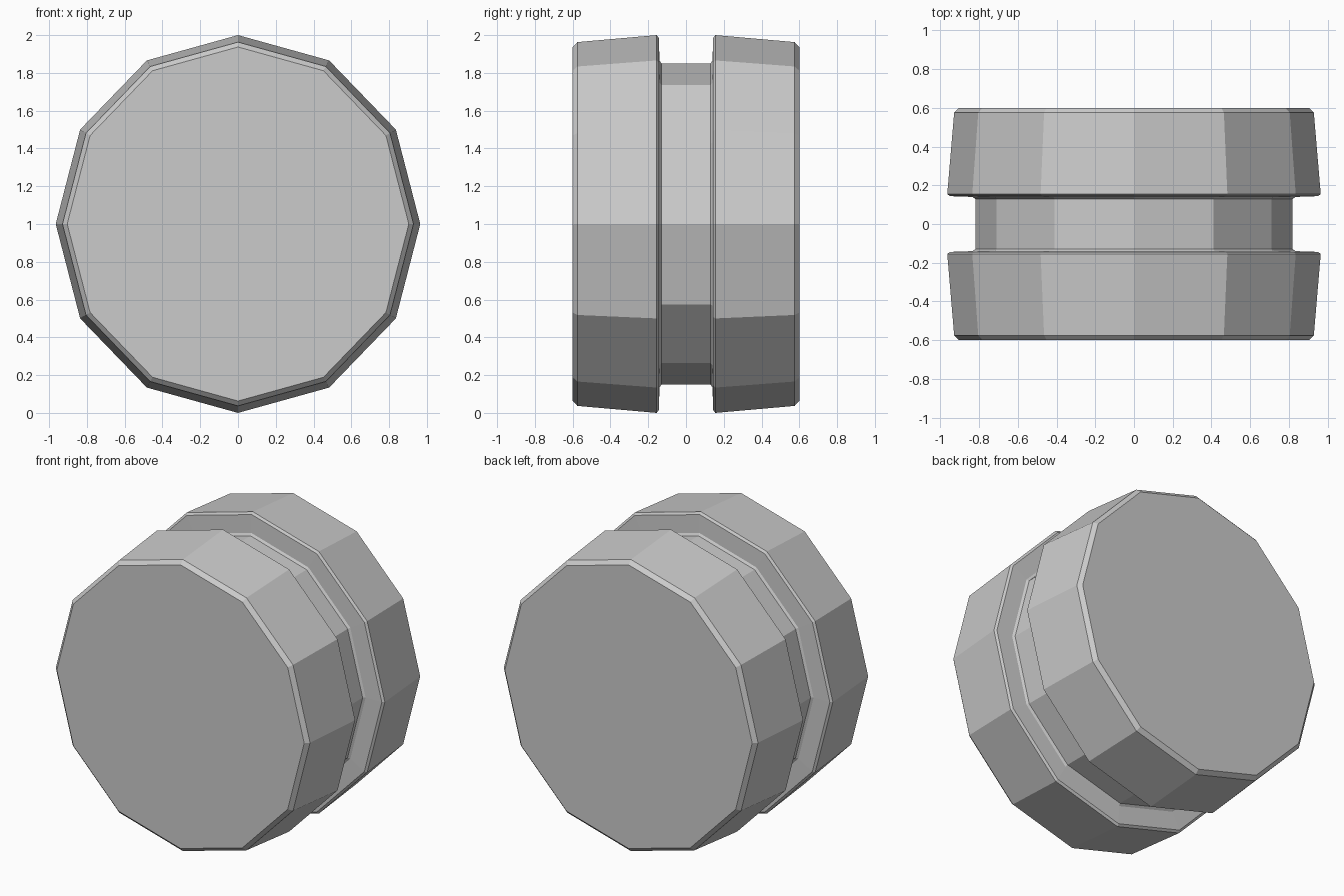
import bpy, bmesh
from math import sin, cos, pi

if "Cube" in bpy.data.objects:
    bpy.data.objects.remove(bpy.data.objects["Cube"])

SIDES = 12
X_SCALE = 0.965  # slightly narrower than tall

# half profile (distance along axis, radius), from end cap to groove floor
half = [(0.60, 0.937), (0.575, 0.963), (0.155, 1.0), (0.144, 0.985),
        (0.14, 0.865), (0.13, 0.85)]
profile = [(-y, r) for y, r in half] + half[::-1]

# grooved drum: twelve-sided lathe around the y axis
bm = bmesh.new()
rings = [[bm.verts.new((X_SCALE * r * sin(2 * pi * i / SIDES), y,
                        1 + r * cos(2 * pi * i / SIDES)))
          for i in range(SIDES)] for y, r in profile]
for a, b in zip(rings, rings[1:]):
    for i in range(SIDES):
        j = (i + 1) % SIDES
        bm.faces.new((a[i], a[j], b[j], b[i]))

# flat end caps
bm.faces.new(rings[0])
bm.faces.new(rings[-1])
bmesh.ops.recalc_face_normals(bm, faces=bm.faces)

mesh = bpy.data.meshes.new("grooved_drum")
bm.to_mesh(mesh)
bm.free()
bpy.context.collection.objects.link(bpy.data.objects.new("grooved_drum", mesh))
